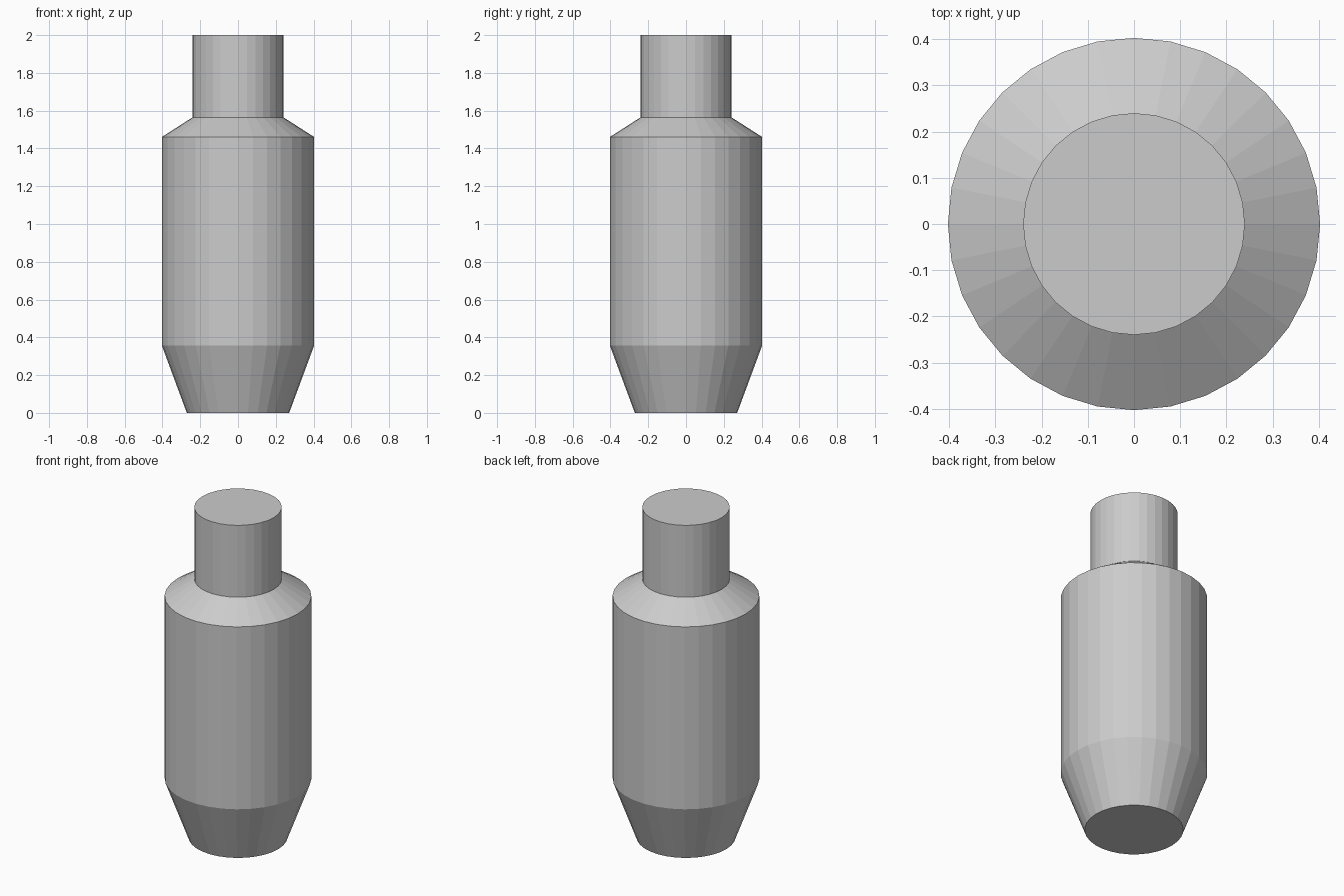
import bpy, bmesh
from math import cos, sin, tau

if "Cube" in bpy.data.objects:
    bpy.data.objects.remove(bpy.data.objects["Cube"])

SIDES = 32
# (radius, height): tapered base, straight body, sloped shoulder, neck
PROFILE = [(0.271, 0), (0.403, 0.356), (0.403, 1.461), (0.24, 1.565), (0.24, 2)]


def lathe(name, profile, sides):
    bm = bmesh.new()
    rings = [[bm.verts.new((r * cos(tau * i / sides), r * sin(tau * i / sides), z))
              for i in range(sides)] for r, z in profile]
    # Side walls
    for low, high in zip(rings, rings[1:]):
        for i in range(sides):
            j = (i + 1) % sides
            bm.faces.new((low[i], low[j], high[j], high[i]))
    # Flat bottom and top caps
    bm.faces.new(rings[0][::-1])
    bm.faces.new(rings[-1])
    mesh = bpy.data.meshes.new(name)
    bm.to_mesh(mesh)
    bm.free()
    obj = bpy.data.objects.new(name, mesh)
    bpy.context.collection.objects.link(obj)
    return obj


# Whole bottle as one closed flat-shaded solid
lathe("bottle", PROFILE, SIDES)
